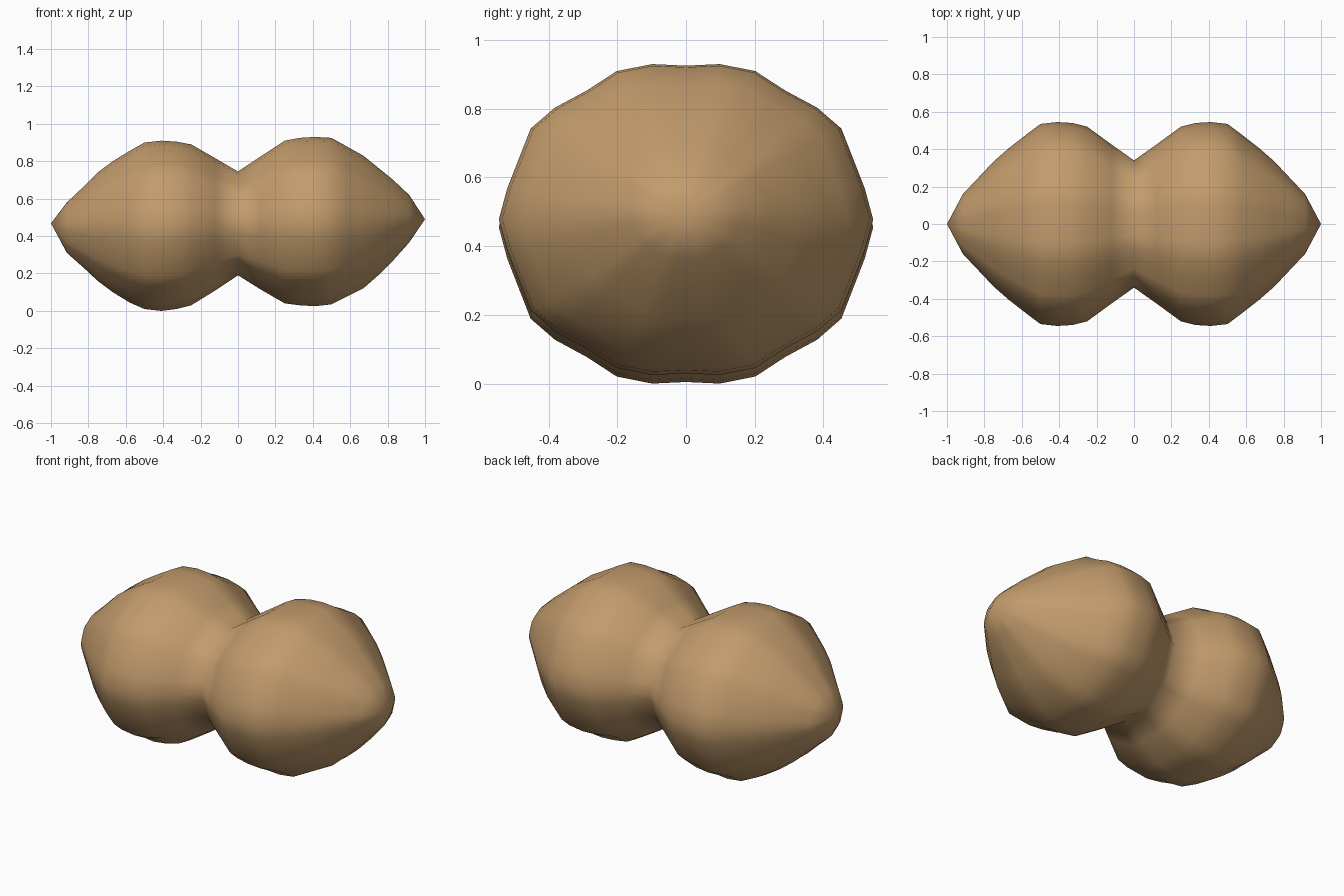
import bpy, bmesh

if "Cube" in bpy.data.objects:
    bpy.data.objects.remove(bpy.data.objects["Cube"])

# Quarter cross-section (unit half-width, unit half-height), side to top
QUARTER = [(1, 0), (.955, .2), (.83, .585), (.7, .72), (.53, .83),
           (.37, .955), (.18, 1), (0, .99)]

# Stations along the length: x, half-width, bottom z, top z
STATIONS = [(-.915, .16, .31, .58), (-.83, .25, .235, .66),
            (-.75, .335, .16, .74), (-.67, .405, .10, .80),
            (-.58, .475, .045, .855), (-.5, .535, .01, .90),
            (-.41, .545, 0, .91), (-.33, .54, .01, .905),
            (-.25, .52, .03, .89), (-.12, .425, .11, .815),
            (0, .34, .19, .745),
            (.12, .425, .115, .825), (.25, .52, .04, .91),
            (.33, .54, .03, .925), (.41, .545, .025, .93),
            (.5, .535, .035, .925), (.58, .475, .075, .88),
            (.67, .405, .12, .83), (.75, .335, .19, .765),
            (.83, .25, .27, .70), (.915, .16, .365, .62)]

# Full section by mirroring the quarter
half = QUARTER + [(-y, z) for y, z in QUARTER[-2::-1]]
section = half + [(y, -z) for y, z in half[-2:0:-1]]

# Two-lobed shell lofted through the stations
bm = bmesh.new()
rings = []
for x, w, lo, hi in STATIONS:
    mid, h = (lo + hi) / 2, (hi - lo) / 2
    rings.append([bm.verts.new((x, y * w, mid + z * h)) for y, z in section])
n = len(section)
for a, b in zip(rings, rings[1:]):
    for i in range(n):
        j = (i + 1) % n
        bm.faces.new((a[i], a[j], b[j], b[i]))

# Pointed ends
for ring, tip in ((rings[0], (-1, 0, .468)), (rings[-1], (1, 0, .49))):
    p = bm.verts.new(tip)
    for i in range(n):
        bm.faces.new((ring[i], ring[(i + 1) % n], p))
bmesh.ops.recalc_face_normals(bm, faces=bm.faces)
for f in bm.faces:
    f.smooth = True

mesh = bpy.data.meshes.new("peanut_shell")
bm.to_mesh(mesh)
bm.free()
shell = bpy.data.objects.new("peanut_shell", mesh)
bpy.context.collection.objects.link(shell)

# Tan shell colour
tan = bpy.data.materials.new("tan_shell")
tan.diffuse_color = (.54, .33, .15, 1)
tan.use_nodes = True
tan.node_tree.nodes["Principled BSDF"].inputs["Base Color"].default_value = tan.diffuse_color
mesh.materials.append(tan)
